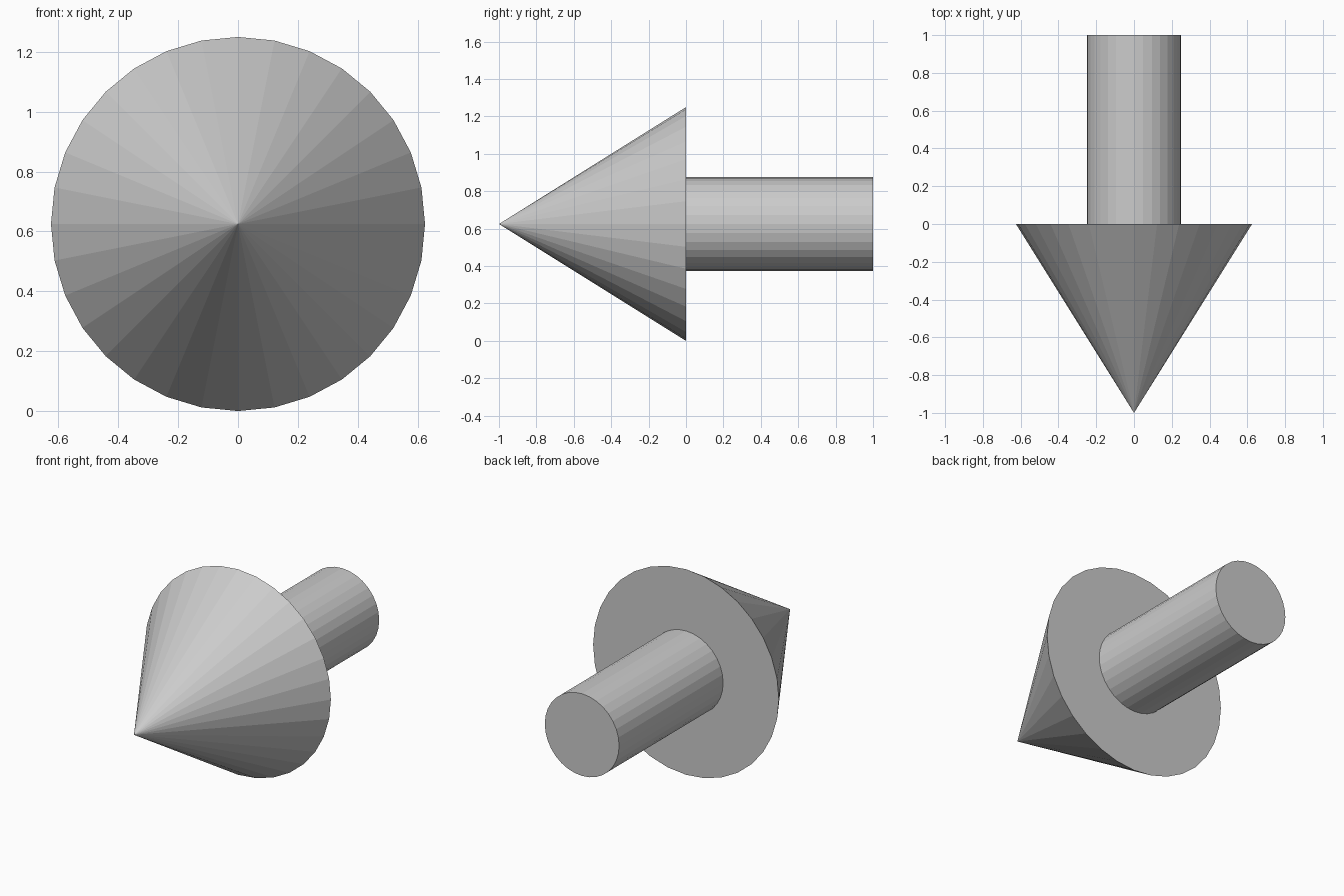
import bpy
from math import radians

cube = bpy.data.objects.get("Cube")
if cube:
    bpy.data.objects.remove(cube, do_unlink=True)

# Plain grey for the whole arrow
GREY = (0.6, 0.6, 0.6, 1.0)
grey = bpy.data.materials.new("plain_grey")
grey.use_nodes = True
grey.diffuse_color = GREY
grey.node_tree.nodes["Principled BSDF"].inputs["Base Color"].default_value = GREY

SIDES = 32
AXIS_HEIGHT = 0.625


def add_round_part(name, front_radius, back_radius, y_front, y_back):
    """Flat-sided round part lying along y."""
    bpy.ops.mesh.primitive_cone_add(
        vertices=SIDES, radius1=back_radius, radius2=front_radius,
        depth=y_back - y_front,
        location=(0, (y_front + y_back) / 2, AXIS_HEIGHT),
        rotation=(radians(90), 0, 0))
    part = bpy.context.object
    part.name = name
    part.data.materials.append(grey)
    bpy.ops.object.shade_flat()
    return part


# Pointed head at the front, straight shaft behind it
add_round_part("arrow_head", 0, 0.625, -1, 0)
add_round_part("arrow_shaft", 0.25, 0.25, 0, 1)
